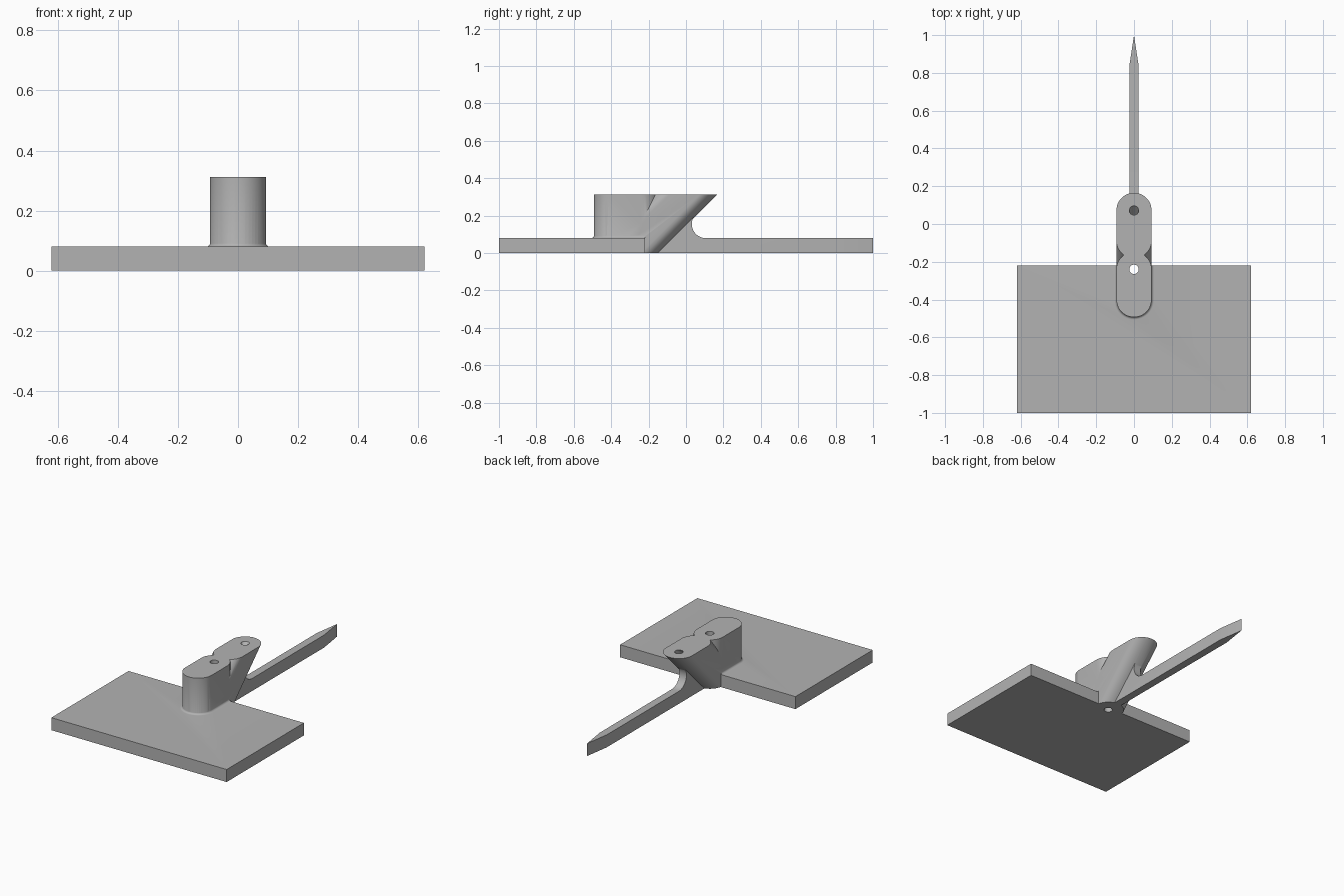
import bpy, bmesh, math

if "Cube" in bpy.data.objects:
    bpy.data.objects.remove(bpy.data.objects["Cube"], do_unlink=True)

grey = bpy.data.materials.new("plain grey")
grey.use_nodes = True
COLOUR = (0.45, 0.45, 0.45, 1)
grey.diffuse_color = COLOUR
grey.node_tree.nodes["Principled BSDF"].inputs["Base Color"].default_value = COLOUR

R, HOLE = 0.093, 0.025               # post half width, hole radius
FRONT, BACK = -0.40, -0.24           # centres of the post's rounded ends
PLATE_BACK, THICK, TOP = -0.22, 0.08, 0.312


def arc(cx, cy, r, a0, a1, n=24):
    angles = [math.radians(a0 + (a1 - a0) * i / n) for i in range(n + 1)]
    return [(cx + r * math.cos(a), cy + r * math.sin(a)) for a in angles]


def loft(name, rings):
    """Closed solid through matching rings of 3D points."""
    bm = bmesh.new()
    loops = [[bm.verts.new(p) for p in ring] for ring in rings]
    n = len(loops[0])
    for a, b in zip(loops, loops[1:]):
        for i in range(n):
            j = (i + 1) % n
            bm.faces.new((a[i], a[j], b[j], b[i]))
    bm.faces.new(loops[0][::-1])
    bm.faces.new(loops[-1])
    bmesh.ops.recalc_face_normals(bm, faces=bm.faces)
    mesh = bpy.data.meshes.new(name)
    bm.to_mesh(mesh)
    bm.free()
    mesh.materials.append(grey)
    obj = bpy.data.objects.new(name, mesh)
    bpy.context.collection.objects.link(obj)
    return obj


def prism(name, outline, z0, z1, lean=0):
    """Upright prism; lean shifts it back in step with height."""
    return loft(name, [[(x, y + lean * z, z) for x, y in outline] for z in (z0, z1)])


def combine(base, other, operation):
    mod = base.modifiers.new(operation.lower(), 'BOOLEAN')
    mod.operation, mod.solver, mod.object = operation, 'EXACT', other
    bpy.context.view_layer.objects.active = base
    bpy.ops.object.modifier_apply(modifier=mod.name)
    bpy.data.objects.remove(other, do_unlink=True)


# Flat plate
W = 0.62
body = prism("plate_with_post_and_stake",
             [(-W, -1), (W, -1), (W, PLATE_BACK), (-W, PLATE_BACK)], 0, THICK)

# Upright post and its leaning twin, which share one footprint
stadium = arc(0, FRONT, R, 180, 360) + arc(0, BACK, R, 0, 180)
for name, lean in (("upright_post", 0), ("leaning_post", 1)):
    combine(body, prism(name, stadium, 0, TOP, lean), 'UNION')

# Small flared foot where the post meets the plate
F = 0.014
rings = []
for i in range(7):
    a = math.pi / 2 * i / 6
    r = R - 0.0005 + F * (1 - math.sin(a))
    z = THICK + F * (1 - math.cos(a))
    outline = [(-r, PLATE_BACK)] + arc(0, FRONT, r, 180, 360) + [(r, PLATE_BACK)]
    rings.append([(x, y, z) for x, y in outline])
rings.insert(0, [(x, y, THICK - 0.02) for x, y, z in rings[0]])
combine(body, loft("post_foot", rings), 'UNION')

# Stake with a round inner corner under the leaning post
S, TIP_START = 0.025, 0.835
side = [(-0.18, 0), (TIP_START, 0), (TIP_START, THICK)]
side += arc(0.106, THICK + 0.075, 0.075, 270, 135) + [(0.028, 0.208)]
combine(body, loft("stake", [[(x, y, z) for y, z in side] for x in (-S, S)]), 'UNION')
tip = [(-S, TIP_START), (S, TIP_START), (0, 1)]
combine(body, prism("stake_tip", tip, 0, THICK), 'UNION')

# Upright and leaning holes meeting at the underside
ring = arc(0, BACK, HOLE, 0, 360)[:-1]
for name, lean in (("upright_hole", 0), ("leaning_hole", 1)):
    combine(body, prism(name, ring, -0.05, 0.4, lean), 'DIFFERENCE')

# Smooth curved walls, crisp edges
bpy.ops.object.select_all(action='DESELECT')
body.select_set(True)
bpy.context.view_layer.objects.active = body
bpy.ops.object.shade_smooth_by_angle(angle=math.radians(25))
